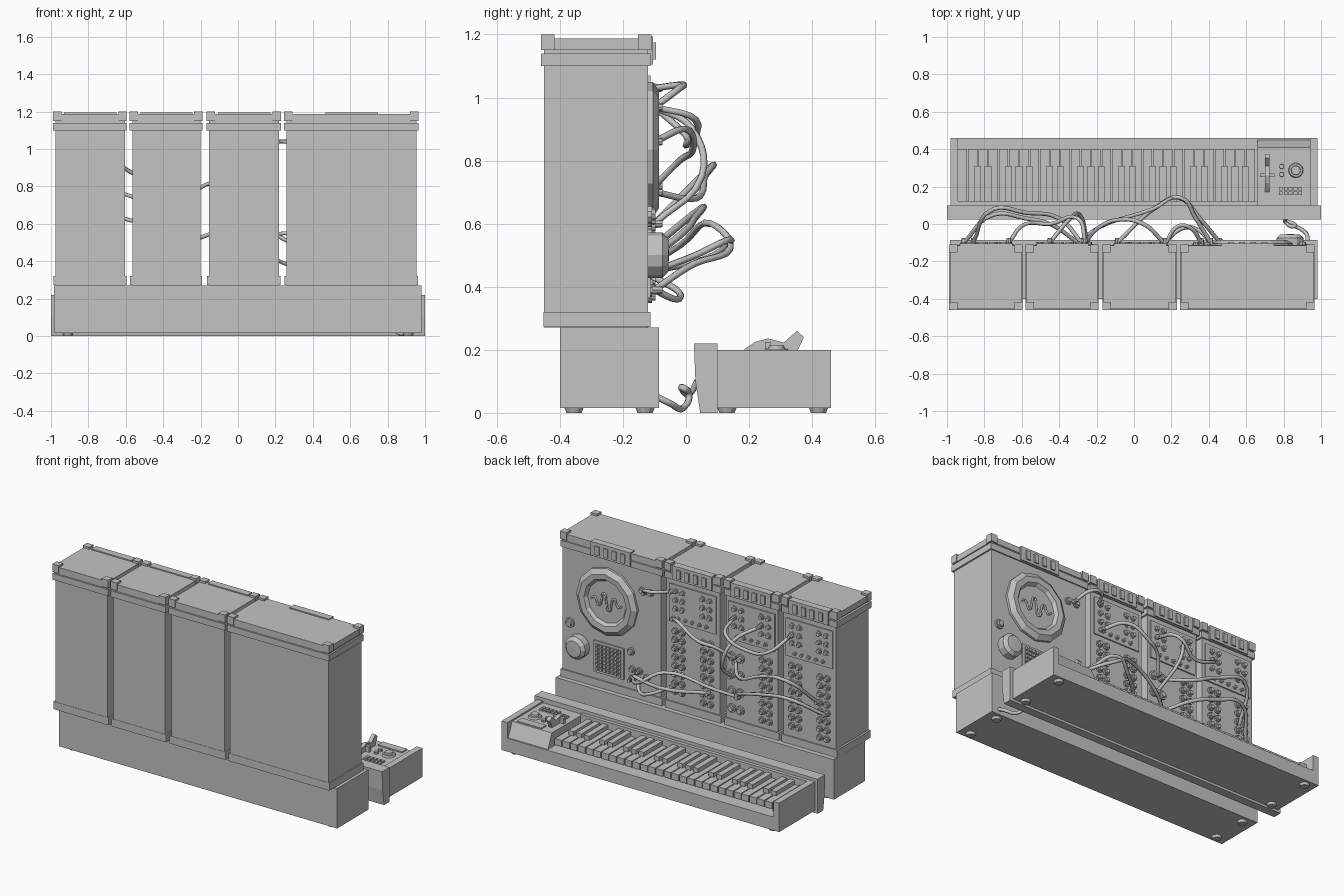
import bpy, bmesh, math
from mathutils import Matrix, Vector

cube = bpy.data.objects.get("Cube")
if cube:
    bpy.data.objects.remove(cube, do_unlink=True)

grey = bpy.data.materials.new("plain_grey")
grey.use_nodes = True
grey.diffuse_color = (0.55, 0.55, 0.55, 1)
grey.node_tree.nodes["Principled BSDF"].inputs["Base Color"].default_value = (0.55, 0.55, 0.55, 1)
FACE = -0.12  # y of the instrument panels


def finish(name, bm):
    bmesh.ops.recalc_face_normals(bm, faces=bm.faces)
    mesh = bpy.data.meshes.new(name)
    bm.to_mesh(mesh)
    bm.free()
    mesh.materials.append(grey)
    obj = bpy.data.objects.new(name, mesh)
    bpy.context.collection.objects.link(obj)
    return obj


def box(bm, x, y, z):
    """Box from three (low, high) ranges."""
    mid = Vector([(r[0] + r[1]) / 2 for r in (x, y, z)])
    size = [r[1] - r[0] for r in (x, y, z)]
    bmesh.ops.create_cube(bm, size=1, matrix=Matrix.Translation(mid) @ Matrix.Diagonal((*size, 1)))


def disc(bm, base, r1, r2, length, sides=10, up=False):
    """Tapered cylinder growing from base, towards +y or towards +z."""
    turn = Matrix() if up else Matrix.Rotation(-math.pi / 2, 4, 'X')
    shift = Matrix.Translation((0, 0, length / 2))
    bmesh.ops.create_cone(bm, cap_ends=True, segments=sides, radius1=r1, radius2=r2,
                          depth=length, matrix=Matrix.Translation(base) @ turn @ shift)


def knob(bm, x, z, r):
    disc(bm, (x, FACE, z), r, r, 0.012)
    disc(bm, (x, FACE + 0.01, z), r * 0.7, r * 0.6, 0.014, 8)


def lathe(name, x, z, profile, sides):
    """Spin (radius, y) points about the y axis."""
    bm = bmesh.new()
    verts = [bm.verts.new((x + r, y, z)) for r, y in profile]
    edges = [bm.edges.new(pair) for pair in zip(verts, verts[1:])]
    bmesh.ops.spin(bm, geom=verts + edges, cent=(x, 0, z), axis=(0, 1, 0),
                   angle=2 * math.pi, steps=sides)
    bmesh.ops.remove_doubles(bm, verts=bm.verts, dist=0.0005)
    return finish(name, bm)


def extrude_x(name, outline, x0, x1):
    """Extrude a (y, z) outline along x."""
    bm = bmesh.new()
    face = bm.faces.new([bm.verts.new((x0, y, z)) for y, z in outline])
    ext = bmesh.ops.extrude_face_region(bm, geom=[face])["geom"]
    bmesh.ops.translate(bm, vec=(x1 - x0, 0, 0),
                        verts=[v for v in ext if isinstance(v, bmesh.types.BMVert)])
    return finish(name, bm)


def tube(name, points, radius):
    curve = bpy.data.curves.new(name, 'CURVE')
    curve.dimensions = '3D'
    curve.bevel_depth = radius
    curve.bevel_resolution = 1
    curve.use_fill_caps = True
    curve.resolution_u = 5
    spline = curve.splines.new('BEZIER')
    spline.bezier_points.add(len(points) - 1)
    for bp, p in zip(spline.bezier_points, points):
        bp.co = p
        bp.handle_left_type = bp.handle_right_type = 'AUTO'
    curve.materials.append(grey)
    bpy.context.collection.objects.link(bpy.data.objects.new(name, curve))


# Plinth under the cabinets, and all feet
bm = bmesh.new()
box(bm, (-0.985, 0.98), (-0.40, -0.085), (0.015, 0.27))
finish("plinth", bm)
bm = bmesh.new()
for x in (-0.91, 0.91):
    for y in (-0.355, -0.13, 0.13, 0.42):
        disc(bm, (x, y, 0), 0.024, 0.03, 0.016, 12, up=True)
finish("feet", bm)

# Cabinets: body, trims, lid, corner guards and badge
for name, x0, x1 in (("cabinet_one", -0.975, -0.605), ("cabinet_two", -0.565, -0.2),
                     ("cabinet_three", -0.155, 0.22), ("speaker_cabinet", 0.26, 0.955)):
    bm = bmesh.new()
    box(bm, (x0, x1), (-0.45, FACE), (0.27, 1.17))
    box(bm, (x0 - 0.012, x1 + 0.008), (-0.452, -0.112), (0.272, 0.32))
    box(bm, (x0 - 0.014, x1 + 0.01), (-0.46, -0.112), (1.1, 1.14))
    box(bm, (x0 - 0.01, x1 + 0.005), (-0.455, -0.115), (1.15, 1.187))
    for x in (x0 - 0.014, x1 - 0.035):
        for y in (-0.46, -0.152):
            box(bm, (x, x + 0.045), (y, y + 0.043), (1.15, 1.2))
    finish(name, bm)
    bm = bmesh.new()
    mid = (x0 + x1) / 2
    box(bm, (mid - 0.14, mid + 0.14), (-0.15, -0.104), (1.105, 1.194))
    for i in (-3, -1, 1, 3):
        box(bm, (mid + i * 0.03 - 0.015, mid + i * 0.03 + 0.015), (-0.104, -0.095), (1.12, 1.175))
    finish(name + "_badge", bm)

# Modules: upper plate with small knobs, then columns of sockets
for name, mid in (("module_one", -0.79), ("module_two", -0.383), ("module_three", 0.033)):
    bm = bmesh.new()
    box(bm, (mid - 0.165, mid + 0.165), (FACE, FACE + 0.008), (0.83, 1.07))
    for dx in (-0.12, -0.07, 0.07, 0.12):
        for row in range(3):
            knob(bm, mid + dx, 1.03 - row * 0.055, 0.02)
    for i in range(5):
        knob(bm, mid - 0.1 + i * 0.05, 0.86, 0.013)
    for row in range(8):
        for dx in (-0.125, -0.075):
            knob(bm, mid + dx, 0.37 + row * 0.055, 0.021)
    big = name == "module_two"
    for row in range(4 if big else 8):
        for dx in (0.08, 0.14) if big else (0.075, 0.125):
            step = 0.11 if big else 0.055
            knob(bm, mid + dx, 0.39 + row * step, 0.028 if big else 0.021)
    finish(name, bm)

# Round display with a trace line
lathe("display_ring", 0.634, 0.835,
      [(0.215, FACE), (0.215, -0.105), (0.185, -0.085), (0.15, -0.088), (0.135, -0.108), (0, -0.108)], 12)
tube("trace_line", [(0.634 + i * 0.018, -0.104,
                     0.835 + 0.055 * math.sin(i * math.pi / 2) * math.exp(-i * i / 18))
                    for i in range(-6, 7)], 0.006)

# Large dome knob, button grid and loose knobs of the speaker cabinet
lathe("dome_knob", 0.835, 0.5,
      [(0.072, FACE), (0.072, -0.075), (0.052, -0.056), (0, -0.054)], 12)
bm = bmesh.new()
box(bm, (0.52, 0.73), (FACE, -0.112), (0.365, 0.565))
for i in range(7):
    for j in range(7):
        x, z = 0.545 + i * 0.0267, 0.39 + j * 0.025
        box(bm, (x - 0.009, x + 0.009), (-0.112, -0.104), (z - 0.009, z + 0.009))
finish("button_grid", bm)
bm = bmesh.new()
for x, z, r in ((0.9, 0.63, 0.03), (0.47, 0.56, 0.025), (0.39, 0.97, 0.022), (0.33, 0.97, 0.022),
                (0.46, 0.45, 0.022), (0.41, 0.45, 0.022), (0.46, 0.39, 0.022), (0.41, 0.39, 0.022),
                (0.36, 0.42, 0.022)):
    knob(bm, x, z, r)
finish("speaker_cabinet_knobs", bm)

# Patch cables: (x, y, z) way points
cables = [
    [(.36, -.1, .97), (.3, -.02, 1.03), (.24, -.01, 1.04), (.17, -.1, 1.03)],
    [(.16, -.1, .86), (.05, 0, .9), (-.1, .02, .83), (-.19, -.02, .8), (-.26, -.1, .72)],
    [(.41, -.1, .45), (.33, .03, .5), (.25, .14, .55), (.12, .09, .5), (-.09, -.1, .45)],
    [(.46, -.1, .39), (.36, .02, .47), (.24, .14, .52), (.1, .08, .6), (-.19, -.02, .53), (-.3, -.1, .48)],
    [(-.26, -.1, .97), (-.3, .03, .93), (-.45, 0, .85), (-.58, 0, .88), (-.67, -.1, .97)],
    [(-.28, -.1, .7), (-.4, .03, .68), (-.58, .06, .75), (-.75, .08, .78), (-.86, -.1, .6)],
    [(-.3, -.1, .5), (-.45, 0, .58), (-.58, .03, .62), (-.75, .05, .65), (-.91, -.1, .53)],
    [(-.25, -.1, .6), (-.29, .05, .75), (-.35, .02, .9), (-.45, -.1, .97)],
    [(.41, -.1, .39), (.34, -.03, .36), (.27, -.02, .38), (.16, -.1, .43)],
]
for points in cables:
    tube("patch_cable", points, 0.011)
    for x, y, z in (points[0], points[-1]):
        bm = bmesh.new()
        disc(bm, (x, -0.105, z), 0.015, 0.011, 0.03, 8)
        finish("cable_plug", bm)
tube("floor_cable", [(.93, -.09, .05), (.92, -.05, .03), (.86, -.01, .015), (.83, .01, .06),
                     (.86, -.01, .08), (.81, .01, .06), (.82, .035, .1)], 0.011)

# Keyboard case: tray, cheeks, sloped back rail
bm = bmesh.new()
box(bm, (-0.98, 0.98), (0.1, 0.46), (0.015, 0.1))
box(bm, (-0.98, -0.94), (0.1, 0.46), (0.1, 0.2))
box(bm, (0.94, 0.98), (0.1, 0.46), (0.1, 0.2))
box(bm, (-0.94, -0.893), (0.1, 0.4), (0.1, 0.165))
box(bm, (-0.94, 0.66), (0.1, 0.122), (0.1, 0.2))
finish("keyboard_case", bm)
extrude_x("back_rail", [(.045, 0), (.1, 0), (.1, .22), (.025, .22), (.03, .1)], -1, 1)
extrude_x("control_block", [(.1, .1), (.45, .1), (.41, .19), (.1, .19)], 0.66, 0.94)

# Keys: two raised, then three raised, per seven
whites, blacks = bmesh.new(), bmesh.new()
pitch = 0.055
for i in range(28):
    x = -0.89 + i * pitch
    box(whites, (x + 0.003, x + pitch - 0.003), (0.122, 0.4), (0.115, 0.155))
    if i % 7 not in (2, 6):
        box(blacks, (x + pitch - 0.018, x + pitch + 0.018), (0.122, 0.31), (0.15, 0.182))
finish("long_keys", whites)
finish("raised_keys", blacks)

# Control block fittings: lever, dial, screen and buttons
extrude_x("lever", [(.17, .19), (.19, .205), (.22, .225), (.26, .236), (.31, .223),
                    (.352, .26), (.374, .24), (.35, .19)], 0.7, 0.724)
bm = bmesh.new()
box(bm, (0.675, 0.75), (0.25, 0.27), (0.19, 0.225))
disc(bm, (0.865, 0.287, 0.19), 0.04, 0.036, 0.012, 16, up=True)
disc(bm, (0.865, 0.287, 0.2), 0.026, 0.024, 0.014, 16, up=True)
for y in (0.265, 0.307):
    disc(bm, (0.79, y, 0.19), 0.014, 0.012, 0.014, up=True)
box(bm, (0.74, 0.91), (0.355, 0.405), (0.19, 0.198))
for i in range(5):
    for j in range(2):
        x, y = 0.775 + i * 0.026, 0.155 + j * 0.025
        box(bm, (x, x + 0.02), (y, y + 0.018), (0.19, 0.199))
finish("control_fittings", bm)
